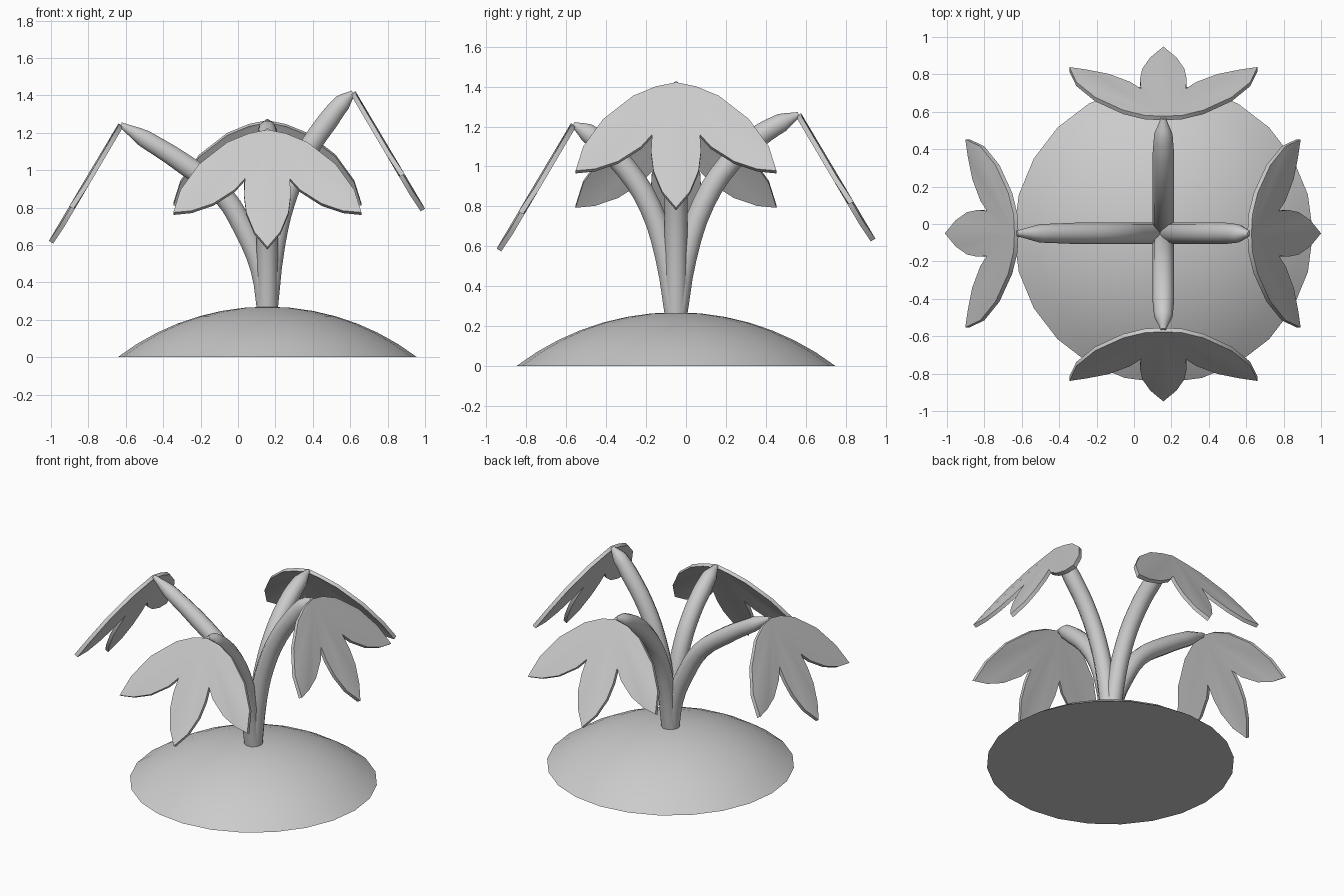
import bpy, bmesh, math
from mathutils import Vector

if "Cube" in bpy.data.objects:
    bpy.data.objects.remove(bpy.data.objects["Cube"])

CX, CY = 0.157, -0.05


def mesh_object(name, bm, angle):
    bmesh.ops.recalc_face_normals(bm, faces=bm.faces)
    me = bpy.data.meshes.new(name)
    bm.to_mesh(me)
    bm.free()
    ob = bpy.data.objects.new(name, me)
    bpy.context.collection.objects.link(ob)
    finish(ob, angle)
    return ob


def finish(ob, angle):
    bpy.ops.object.select_all(action='DESELECT')
    ob.select_set(True)
    bpy.context.view_layer.objects.active = ob
    if ob.type == 'CURVE':
        bpy.ops.object.convert(target='MESH')
    bpy.ops.object.shade_smooth_by_angle(angle=math.radians(angle))


# Mound: shallow spherical cap with a flat underside
def mound(radius=0.8, height=0.27, sides=24, rings=7):
    R = (radius ** 2 + height ** 2) / (2 * height)
    full = math.asin(radius / R)
    bm = bmesh.new()
    loops = []
    for k in range(1, rings + 1):
        a = full * k / rings
        r, z = R * math.sin(a), R * math.cos(a) - (R - height)
        loops.append([bm.verts.new((CX + r * math.cos(t), CY + r * math.sin(t), z))
                      for t in (2 * math.pi * i / sides for i in range(sides))])
    top = bm.verts.new((CX, CY, height))
    for i in range(sides):
        j = (i + 1) % sides
        bm.faces.new((top, loops[0][i], loops[0][j]))
        for a, b in zip(loops, loops[1:]):
            bm.faces.new((a[i], b[i], b[j], a[j]))
    bm.faces.new(loops[-1])
    mesh_object("mound", bm, 30)


# Stem: curved tube with a tapered end; path is (distance from centre, height)
def stem(name, out, path):
    cu = bpy.data.curves.new(name, 'CURVE')
    cu.dimensions = '3D'
    cu.bevel_depth = 0.058
    cu.bevel_resolution = 3
    cu.resolution_u = 3
    cu.use_fill_caps = True
    sp = cu.splines.new('BEZIER')
    sp.bezier_points.add(len(path) - 1)
    radii = [1] * (len(path) - 2) + [0.85, 0.25]
    for p, (h, z), r in zip(sp.bezier_points, path, radii):
        p.co = Vector((CX, CY, z)) + out * h
        p.handle_left_type = p.handle_right_type = 'AUTO'
        p.radius = r
    ob = bpy.data.objects.new(name, cu)
    bpy.context.collection.objects.link(ob)
    finish(ob, 45)


# Leaf: three-lobed plate; half outline is (sideways, down the leaf)
HALF = [(0.10, 0.02), (0.215, 0.075), (0.365, 0.21), (0.465, 0.37), (0.503, 0.515),
        (0.405, 0.50), (0.29, 0.455), (0.175, 0.37), (0.12, 0.30),
        (0.125, 0.40), (0.113, 0.51), (0.07, 0.63)]
TIP = (0, 0.73)
OUTLINE = HALF + [TIP] + [(-u, v) for u, v in reversed(HALF)]


def leaf(name, out, apex):
    side = Vector((-out.y, out.x, 0))
    tilt = math.radians(59.5)
    down = out * math.cos(tilt) + Vector((0, 0, -math.sin(tilt)))
    normal = out * math.sin(tilt) + Vector((0, 0, math.cos(tilt)))
    bm = bmesh.new()

    def vert(u, v, w):
        return bm.verts.new(apex + side * u + down * v + normal * w)

    lobe_tips = {4, 12, 20}
    f0, b0 = vert(0, 0, 0.013), vert(0, 0, -0.012)
    front = [vert(u, v, 0.015 if i in lobe_tips else 0.007)
             for i, (u, v) in enumerate(OUTLINE)]
    back = [vert(u, v, -0.012 if i in lobe_tips else -0.018)
            for i, (u, v) in enumerate(OUTLINE)]
    n = len(OUTLINE)
    for i in range(n - 1):
        bm.faces.new((f0, front[i], front[i + 1]))
        bm.faces.new((b0, back[i + 1], back[i]))
        bm.faces.new((front[i], back[i], back[i + 1], front[i + 1]))
    bm.faces.new((f0, b0, back[0], front[0]))
    bm.faces.new((f0, front[-1], back[-1], b0))
    mesh_object(name, bm, 30)


mound()

PLANTS = {
    "left": ((-1, 0), [(0, .25), (.035, .47), (.12, .675), (.24, .87), (.44, 1.03),
                       (.66, 1.17), (.785, 1.243)]),
    "right": ((1, 0), [(0, .25), (.04, .6), (.1, .85), (.2, 1.08), (.325, 1.265),
                       (.40, 1.36), (.46, 1.415)]),
    "front": ((0, -1), [(0, .25), (.05, .55), (.13, .8), (.25, .99), (.36, 1.10),
                        (.445, 1.17), (.515, 1.21)]),
    "back": ((0, 1), [(0, .25), (.05, .55), (.14, .82), (.27, 1.02), (.42, 1.155),
                      (.53, 1.22), (.615, 1.26)]),
}
for where, (d, path) in PLANTS.items():
    out = Vector((d[0], d[1], 0))
    stem(where + "_stem", out, path)
    h, z = path[-1]
    leaf(where + "_leaf", out, Vector((CX, CY, z)) + out * h)
